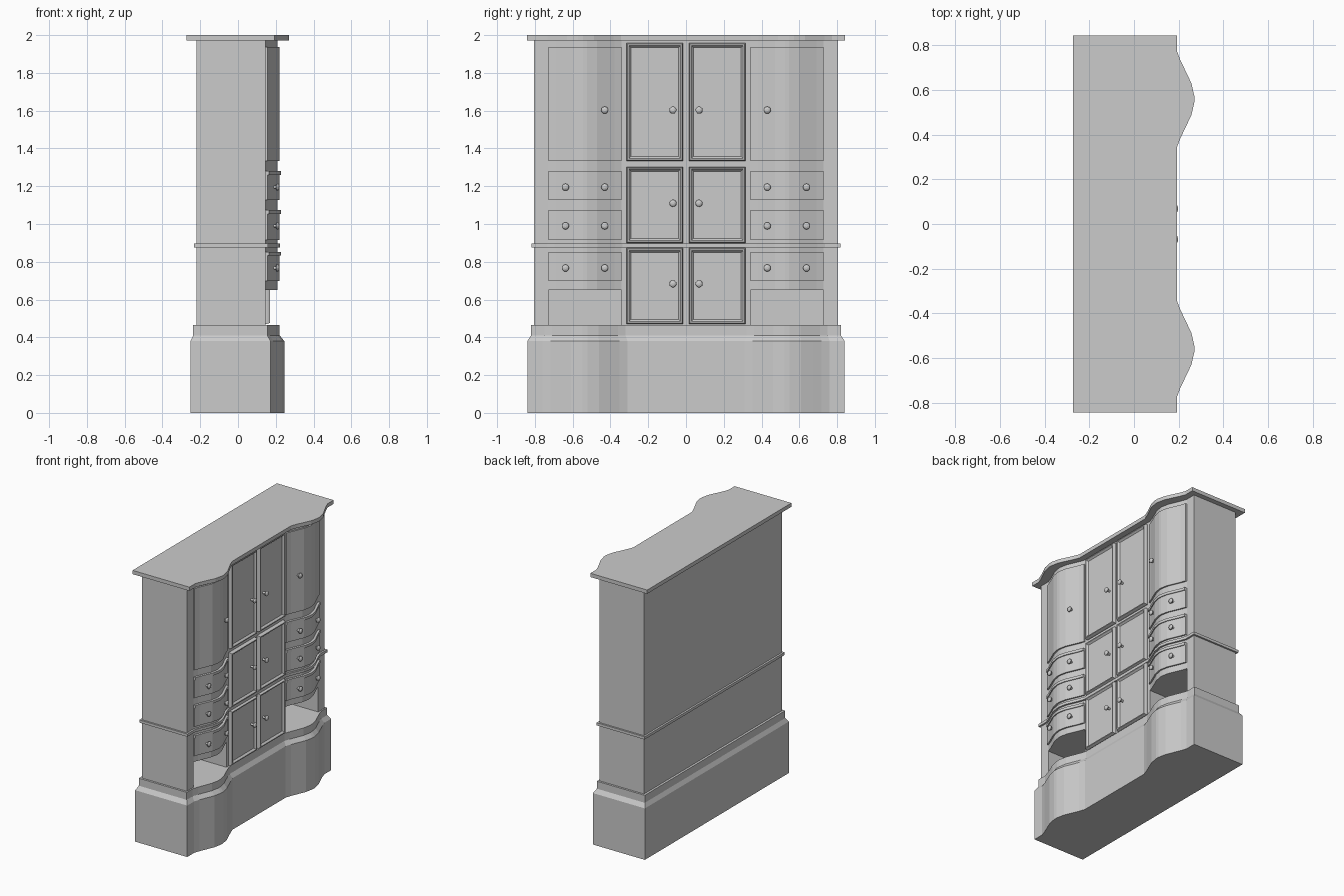
import bpy, bmesh, math
from mathutils import Matrix

if "Cube" in bpy.data.objects:
    bpy.data.objects.remove(bpy.data.objects["Cube"])

# Bow-front half profile: (distance from bow centre / half width, share of bow depth)
HALF = [(1, 0), (.81, .2), (.62, .45), (.33, .83), (.06, 1)]
BOW = [(-t, d) for t, d in HALF] + [(t, d) for t, d in reversed(HALF)]
CENTRE, BODY_FRONT = .535, .145


def finish(name, bm):
    bmesh.ops.recalc_face_normals(bm, faces=bm.faces[:])
    mesh = bpy.data.meshes.new(name)
    bm.to_mesh(mesh)
    bm.free()
    ob = bpy.data.objects.new(name, mesh)
    bpy.context.collection.objects.link(ob)
    return ob


def skin(bm, rings):
    # Joins equal rings of points with quads and caps both ends
    vs = [[bm.verts.new(p) for p in ring] for ring in rings]
    for a, b in zip(vs, vs[1:]):
        for i in range(len(a)):
            j = (i + 1) % len(a)
            bm.faces.new((a[i], a[j], b[j], b[i]))
    bm.faces.new(vs[0][::-1])
    bm.faces.new(vs[-1])


def outline(back, side, front, depth, half, centre=CENTRE):
    pts = [(back, side), (back, -side), (front, -side)]
    for c in (-centre, centre):
        pts += [(front + depth * d, c + half * t) for t, d in BOW]
    return pts + [(front, side)]


def loft(name, levels):
    bm = bmesh.new()
    skin(bm, [[(x, y, z) for x, y in outline(*args)] for z, args in levels])
    return finish(name, bm)


def box(name, x0, x1, y0, y1, z0, z1):
    bm = bmesh.new()
    skin(bm, [[(x0, y0, z), (x1, y0, z), (x1, y1, z), (x0, y1, z)] for z in (z0, z1)])
    return finish(name, bm)


def bow_panel(name, side, z0, z1, out, half=.193, thick=.03):
    bm = bmesh.new()
    front = [(BODY_FRONT + .064 * d + out, side * CENTRE + half * t) for t, d in BOW]
    back = [(x - thick, y) for x, y in reversed(front)]
    skin(bm, [[(x, y, z) for x, y in front + back] for z in (z0, z1)])
    return finish(name, bm)


def framed_door(name, y0, y1, z0, z1):
    # Raised moulding around a sunken flat panel: (inset, x) per step
    steps = [(0, .135), (0, .155), (.006, .17), (.013, .17), (.024, .157)]
    bm = bmesh.new()
    skin(bm, [[(x, y0 + i, z0 + i), (x, y1 - i, z0 + i),
               (x, y1 - i, z1 - i), (x, y0 + i, z1 - i)] for i, x in steps])
    return finish(name, bm)


def knob(name, x, y, z):
    # Turned knob along +x: (distance out, radius)
    prof = [(-.012, .008), (.008, .008), (.012, .017), (.02, .019), (.026, .014), (.029, .006)]
    bm = bmesh.new()
    n = 12
    skin(bm, [[(x + d, y + r * math.cos(2 * math.pi * k / n),
                z + r * math.sin(2 * math.pi * k / n)) for k in range(n)] for d, r in prof])
    return finish(name, bm)


# Plinth with chamfered top
low = (-.252, .84, .173, .072, .225)
high = (-.237, .82, .155, .066, .215)
loft("plinth", [(0, low), (.38, low), (.41, high), (.465, high)])

# Carcass
body_shape = (-.22, .805, BODY_FRONT, .064, .193)
body = loft("carcass", [(.45, body_shape), (1.975, body_shape)])

# Open niches under the drawers
for s in (-1, 1):
    a, b = sorted((s * .341, s * .729))
    cutter = box("niche_cutter", -.2, .4, a, b, .40, .651)
    cutter.hide_render = True
    cutter.hide_viewport = False
    m = body.modifiers.new("niche", 'BOOLEAN')
    m.operation, m.object, m.solver = 'DIFFERENCE', cutter, 'EXACT'
bpy.context.view_layer.update()
cut = bpy.data.meshes.new_from_object(
    body.evaluated_get(bpy.context.evaluated_depsgraph_get()))
body.modifiers.clear()
body.data = cut
for ob in [o for o in bpy.data.objects if o.name.startswith("niche_cutter")]:
    bpy.data.objects.remove(ob)

# Waist moulding and cornice
waist = (-.234, .818, .158, .064, .2)
loft("waist_moulding", [(.876, waist), (.896, waist)])
top = (-.272, .842, .192, .078, .215, .558)
loft("cornice", [(1.972, top), (2, top)])

for s, label in ((-1, "left"), (1, "right")):
    # Curved door
    bow_panel(label + "_bow_door", s, 1.333, 1.937, .011)
    knob(label + "_bow_door_knob", .19, s * .43, 1.603)
    # Curved drawers with a lip along the top
    for z0, z1, zk in ((1.127, 1.28, 1.195), (.915, 1.074, .99), (.698, .852, .767)):
        bow_panel(label + "_drawer", s, z0, z1 - .01, .011)
        bow_panel(label + "_drawer_lip", s, z1 - .02, z1, .018)
        for yk in (.43, .638):
            knob(label + "_drawer_knob", .192, s * yk, zk)
    # Flat framed doors in the middle
    for z0, z1, zk in ((1.333, 1.958, 1.603), (.9, 1.303, 1.11), (.471, .873, .683)):
        a, b = sorted((s * .015, s * .316))
        framed_door(label + "_door", a, b, z0, z1)
        knob(label + "_door_knob", .168, s * .069, zk)
